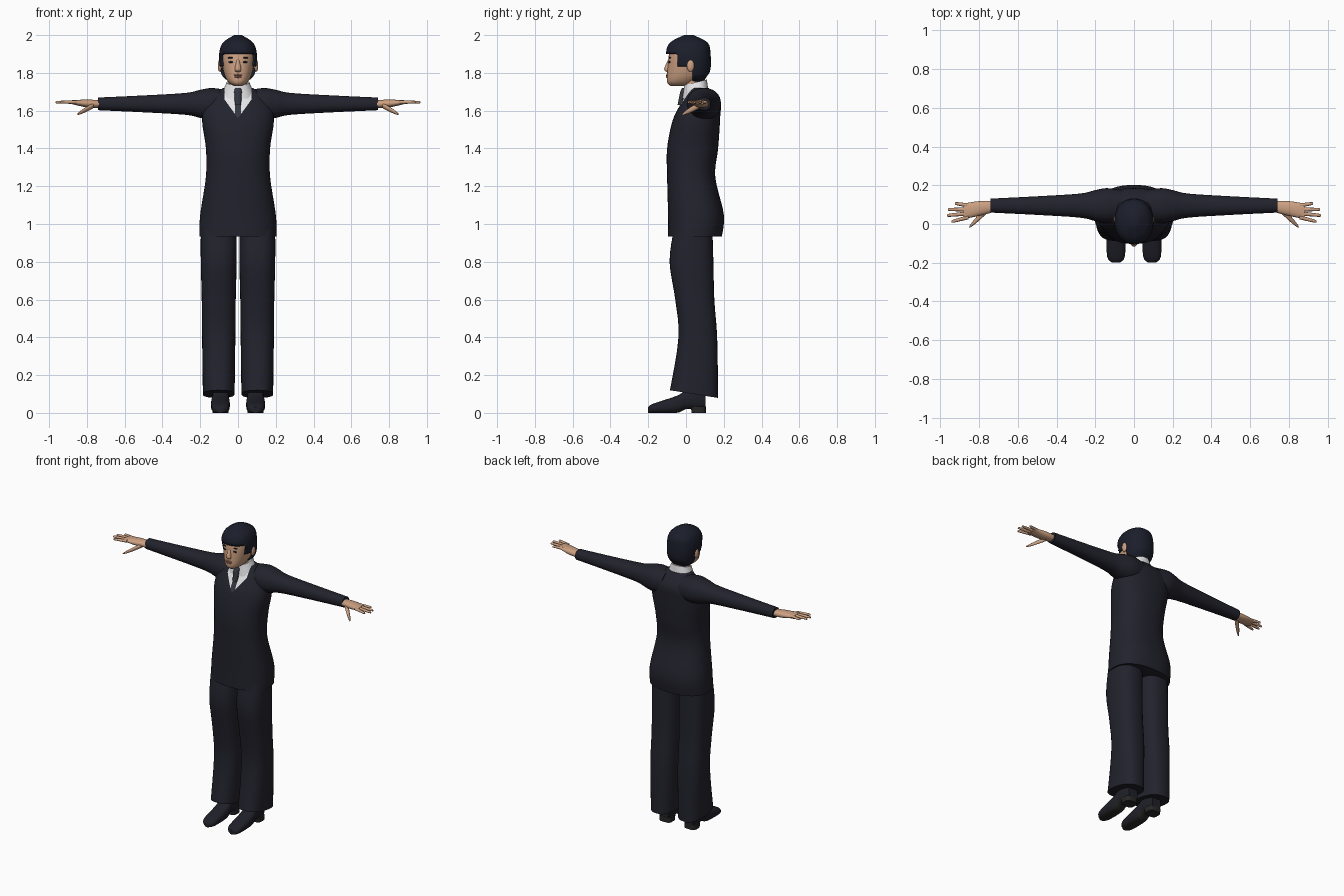
import bpy, bmesh, math
from mathutils import Vector

cube = bpy.data.objects.get("Cube")
if cube:
    bpy.data.objects.remove(cube, do_unlink=True)


def material(name, red, green, blue):
    mat = bpy.data.materials.new(name)
    mat.use_nodes = True
    colour = (red, green, blue, 1)
    mat.diffuse_color = colour
    mat.node_tree.nodes["Principled BSDF"].inputs["Base Color"].default_value = colour
    return mat


suit = material("navy cloth", 0.016, 0.016, 0.026)
black_hair = material("black hair", 0.011, 0.013, 0.024)
skin = material("skin", 0.6, 0.35, 0.22)
shirt = material("white shirt", 0.8, 0.8, 0.82)
tie = material("dark tie", 0.035, 0.038, 0.05)
leather = material("shoe leather", 0.014, 0.014, 0.022)
rubber = material("shoe sole", 0.02, 0.02, 0.02)
lip_red = material("lips", 0.42, 0.18, 0.13)


def finish(name, bm, materials):
    mesh = bpy.data.meshes.new(name)
    bm.to_mesh(mesh)
    bm.free()
    part = bpy.data.objects.new(name, mesh)
    bpy.context.collection.objects.link(part)
    for mat in materials:
        mesh.materials.append(mat)
    bpy.ops.object.select_all(action='DESELECT')
    part.select_set(True)
    bpy.context.view_layer.objects.active = part
    bpy.ops.object.shade_smooth_by_angle(angle=math.radians(45))
    return part


def spline(before, start, end, after, t):
    """Smooth curve from start to end, aware of the neighbouring points."""
    slope_in, slope_out = (end - before) / 2, (after - start) / 2
    rise = end - start
    return start + t * (slope_in + t * (3 * rise - 2 * slope_in - slope_out
                                        + t * (slope_in + slope_out - 2 * rise)))


def signed_power(value, exponent):
    return math.copysign(abs(value) ** exponent, value)


def loft(name, axis, rows, materials, side=1, sides=32, power=2.2, steps=4, edit=None):
    """Skin over oval rings: position, centre u, centre v, radius u, radius v."""
    padded = [rows[0], *rows, rows[-1]]
    rings = []
    for i in range(len(rows) - 1):
        for step in range(steps):
            rings.append([spline(*values, step / steps) for values in zip(*padded[i:i + 4])])
    rings.append(rows[-1])
    bm = bmesh.new()
    loops = []
    for place, centre_u, centre_v, radius_u, radius_v in rings:
        loop = []
        for j in range(sides):
            angle = math.tau * j / sides
            u = centre_u + radius_u * signed_power(math.cos(angle), 2 / power)
            v = centre_v + radius_v * signed_power(math.sin(angle), 2 / power)
            x, y, z = {'X': (place, u, v), 'Y': (u, place, v), 'Z': (u, v, place)}[axis]
            loop.append(bm.verts.new((x * side, y, z)))
        loops.append(loop)
    for low, high in zip(loops, loops[1:]):
        for j in range(sides):
            k = (j + 1) % sides
            bm.faces.new((low[j], low[k], high[k], high[j]))
    bm.faces.new(loops[0])
    bm.faces.new(loops[-1])
    bmesh.ops.recalc_face_normals(bm, faces=bm.faces)
    if edit:
        edit(bm)
    return finish(name, bm, materials)


def upright(name, rows, materials, centre_x=0, **options):
    """Vertical loft from rows of height, front y, back y, half width."""
    rings = [(z, centre_x, (front + back) / 2, width, (back - front) / 2)
             for z, front, back, width in rows]
    return loft(name, 'Z', rings, materials, **options)


def blob(name, centre, size, mat):
    bm = bmesh.new()
    bmesh.ops.create_uvsphere(bm, u_segments=16, v_segments=10, radius=1)
    for vert in bm.verts:
        vert.co = Vector(centre) + Vector(size) * vert.co
        
    return finish(name, bm, [mat])


def cut(bm, point, normal):
    bmesh.ops.bisect_plane(bm, geom=bm.verts[:] + bm.edges[:] + bm.faces[:],
                           plane_co=point, plane_no=normal)


# Torso with the V neck cut into its front
neck_low, neck_slope, neck_wide, tie_wide = 1.56, 0.72, 0.072, 0.017


def paint_neckline(bm):
    for side in (1, -1):
        cut(bm, (0, 0, neck_low), (side, 0, -neck_slope))
        for width in (neck_wide, tie_wide):
            cut(bm, (side * width, 0, 0), (1, 0, 0))
    for face in bm.faces:
        centre = face.calc_center_median()
        width = abs(centre.x)
        if centre.y < 0.06 and width < min(neck_wide, (centre.z - neck_low) * neck_slope):
            face.material_index = 2 if width < tie_wide else 1


upright("sweater_torso", [
    (0.935, -0.095, 0.19, 0.205), (1.05, -0.095, 0.2, 0.2), (1.25, -0.1, 0.155, 0.17),
    (1.4, -0.1, 0.17, 0.17), (1.55, -0.07, 0.18, 0.19), (1.65, -0.02, 0.18, 0.17),
    (1.72, 0.02, 0.12, 0.08)], [suit, shirt, tie], sides=48, power=2.35, steps=6,
    edit=paint_neckline)


# Collar, neck and tie knot
def tilt_collar(bm):
    for vert in bm.verts:
        vert.co.z += (vert.co.y - 0.05) / 4


upright("shirt_collar", [(1.68, -0.02, 0.12, 0.09), (1.75, -0.01, 0.11, 0.06)], [shirt],
        edit=tilt_collar)
upright("neck", [(1.66, 0, 0.1, 0.05), (1.8, -0.02, 0.1, 0.05)], [skin])
upright("tie_knot", [(1.63, -0.045, -0.02, 0.016), (1.7, -0.03, 0, 0.02),
                     (1.72, -0.02, 0, 0.014)], [tie], sides=16)

# Head
upright("head", [
    (1.73, -0.08, 0.02, 0.02), (1.75, -0.1, 0.05, 0.05), (1.8, -0.1, 0.1, 0.075),
    (1.9, -0.09, 0.11, 0.09), (1.95, -0.07, 0.1, 0.07), (1.98, -0.03, 0.05, 0.03)], [skin])

# Hair shell, open over the face and around the ears
fringe, sideburn, temple, ear_back = 1.9, 1.835, -0.045, 0.035


def trim_hair(bm):
    for z in (fringe, sideburn):
        cut(bm, (0, 0, z), (0, 0, 1))
    for y in (temple, ear_back):
        cut(bm, (0, y, 0), (0, 1, 0))
    gone = []
    for face in bm.faces:
        centre = face.calc_center_median()
        over_face = centre.y < temple and centre.z < fringe
        over_cheek = centre.y < ear_back and centre.z < sideburn
        if over_face or over_cheek:
            gone.append(face)
    bmesh.ops.delete(bm, geom=gone, context='FACES')


hair = upright("hair", [
    (1.755, 0.02, 0.09, 0.05), (1.78, -0.03, 0.11, 0.08), (1.82, -0.08, 0.13, 0.095),
    (1.9, -0.105, 0.13, 0.1), (1.96, -0.085, 0.115, 0.08), (2, -0.01, 0.04, 0.02)],
    [black_hair], sides=40, edit=trim_hair)
shell = hair.modifiers.new("thickness", 'SOLIDIFY')
shell.thickness = 0.014

# Nose and mouth
upright("nose", [(1.87, -0.095, -0.08, 0.007), (1.82, -0.116, -0.08, 0.017),
                 (1.805, -0.1, -0.08, 0.014)], [skin], sides=16)
blob("upper_lip", (0, -0.1, 1.788), (0.025, 0.007, 0.005), lip_red)
blob("lower_lip", (0, -0.1, 1.779), (0.02, 0.007, 0.005), lip_red)


def paint_sole(bm):
    for face in bm.faces:
        face.material_index = int(face.normal.z < -0.6)


def slant_cuff(bm):
    for vert in bm.verts:
        low = max(0, 1 - (vert.co.z - 0.1) * 4)
        vert.co.z -= 0.16 * low * (vert.co.y - 0.04)


for side, tag in ((1, "left"), (-1, "right")):
    # Eye, brow and ear
    blob(tag + "_eye", (side * 0.036, -0.087, 1.857), (0.015, 0.006, 0.005), black_hair)
    blob(tag + "_brow", (side * 0.037, -0.085, 1.88), (0.02, 0.006, 0.004), black_hair)
    blob(tag + "_ear", (side * 0.096, 0.024, 1.838), (0.011, 0.02, 0.032), skin)

    # Sleeve, narrowing from shoulder to wrist
    widths = [(0.06, 0.08), (0.14, 0.09), (0.2, 0.08), (0.28, 0.062), (0.5, 0.048), (0.74, 0.036)]
    loft(tag + "_sleeve", 'X', [(x, 0.095, 1.636, width, width * 0.93) for x, width in widths],
         [suit], side)

    # Palm, fingers and thumb
    loft(tag + "_palm", 'X', [
        (0.73, 0.09, 1.635, 0.03, 0.02), (0.8, 0.08, 1.638, 0.038, 0.021),
        (0.88, 0.066, 1.645, 0.04, 0.01)], [skin], side, sides=20)
    for i, finger in enumerate(("index", "middle", "ring", "little")):
        knuckle, tip = 0.035 + 0.02 * i, 0.015 + 0.03 * i
        reach = 0.965 - 0.014 * (i - 1.3) ** 2
        loft(f"{tag}_{finger}_finger", 'X', [
            (0.855, knuckle, 1.645, 0.011, 0.01), (reach - 0.01, tip, 1.645, 0.008, 0.007),
            (reach, tip, 1.643, 0.003, 0.003)], [skin], side, sides=10, power=2)
    thumb = []
    for i in range(5):
        t = i / 4
        radius = 0.018 * math.sqrt(1 - 0.9 * t * t)
        thumb.append((0.765 + 0.085 * t, 0.068 - 0.083 * t, 1.628 - 0.047 * t, radius, radius * 0.8))
    loft(tag + "_thumb", 'X', thumb, [skin], side, sides=12, power=2)

    # Trouser leg with a cuff that is higher at the front
    upright(tag + "_trouser_leg", [
        (0.1, -0.085, 0.17, 0.084), (0.4, -0.04, 0.165, 0.088), (0.6, -0.057, 0.15, 0.09),
        (0.8, -0.087, 0.145, 0.095), (0.97, -0.065, 0.14, 0.095)], [suit], 0.102,
        side=side, power=2.5, edit=slant_cuff)

    # Shoe rows along y: half width, bottom, top
    outline = [(-0.2, 0.018, 0, 0.032), (-0.17, 0.045, 0, 0.05), (-0.05, 0.05, 0, 0.09),
               (0, 0.045, 0.02, 0.12), (0.05, 0.045, 0.02, 0.13), (0.104, 0.034, 0.02, 0.11)]
    loft(tag + "_shoe", 'Y', [(y, 0.093, (low + top) / 2, width, (top - low) / 2)
                              for y, width, low, top in outline],
         [leather, rubber], side, sides=28, power=2.6, edit=paint_sole)
    upright(tag + "_heel", [(0, 0.03, 0.105, 0.042), (0.035, 0.025, 0.105, 0.044)], [rubber],
            0.093, side=side, power=3.5, steps=1)
